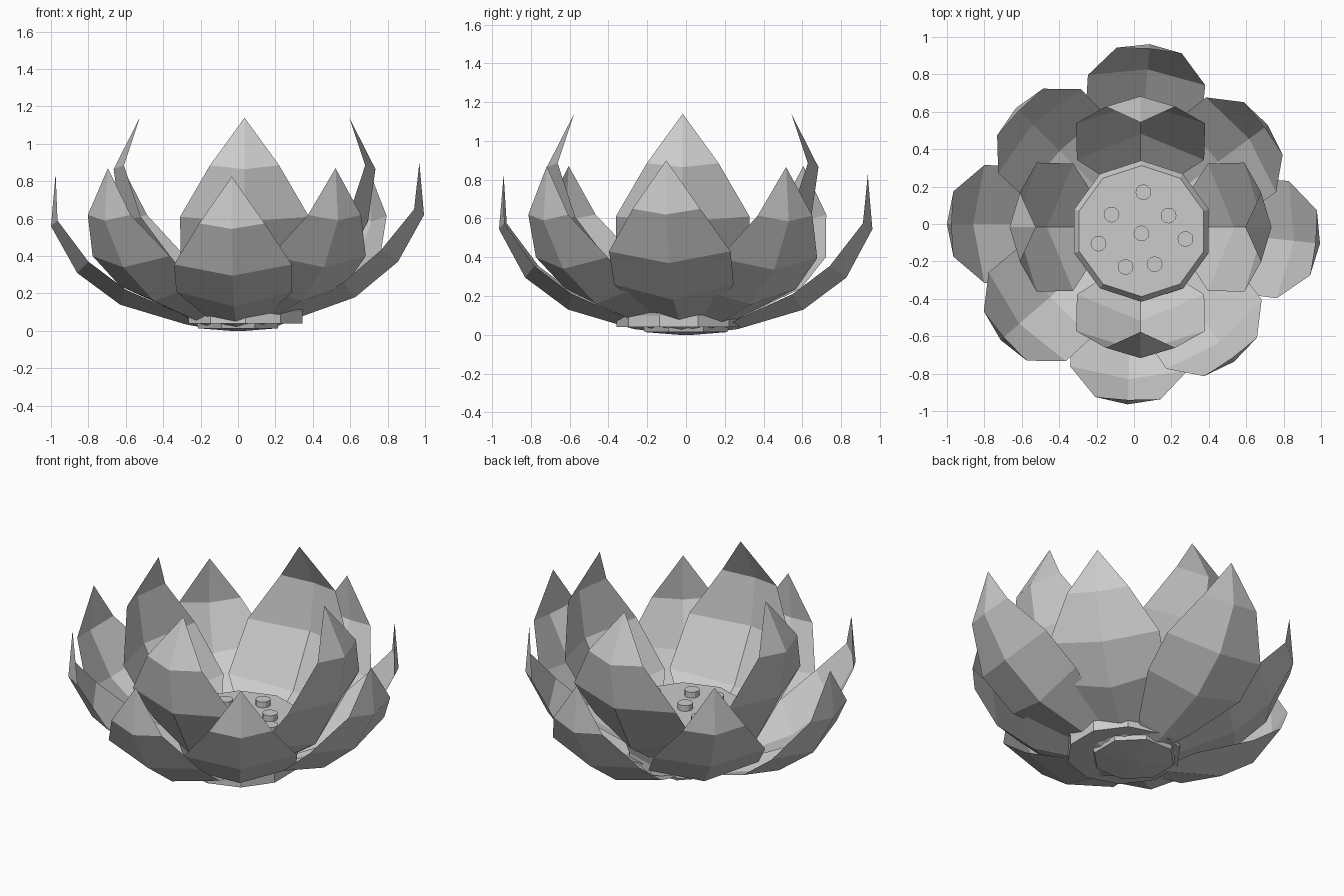
import bpy, bmesh
from math import cos, sin, pi, radians

if "Cube" in bpy.data.objects:
    bpy.data.objects.remove(bpy.data.objects["Cube"])

CX, CY = 0.04, -0.03  # centre of the inner whorl and pod


def make_object(name, bm):
    bmesh.ops.recalc_face_normals(bm, faces=bm.faces)
    mesh = bpy.data.meshes.new(name)
    bm.to_mesh(mesh)
    bm.free()
    ob = bpy.data.objects.new(name, mesh)
    bpy.context.collection.objects.link(ob)
    return ob


def petal(name, rows, tip, angle, centre=(0, 0), reach=1.0, lift=0.0):
    """Cupped petal: rows of (half width, edge r, edge z, middle r, middle z)."""
    bm = bmesh.new()
    a = radians(angle)

    def vert(r, side, z):
        r *= reach
        return bm.verts.new((centre[0] + r * cos(a) - side * sin(a),
                             centre[1] + r * sin(a) + side * cos(a), z))

    previous = None
    for i, (w, re, ze, rm, zm) in enumerate(rows):
        up = lift * min(1, i / 3)
        row = [vert(re, -w, ze + up), vert(rm, 0, zm + up), vert(re, w, ze + up)]
        if previous:
            for k in (0, 1):
                bm.faces.new((previous[k], previous[k + 1], row[k + 1], row[k]))
        previous = row
    end = vert(tip[0], 0, tip[1] + lift)
    for k in (0, 1):
        bm.faces.new((previous[k], previous[k + 1], end))
    return make_object(name, bm)


def lathe(name, profile, sides, centre, turn=0.0):
    """Closed faceted solid from (radius, z) pairs."""
    bm = bmesh.new()
    rings = [[bm.verts.new((centre[0] + r * cos(turn + 2 * pi * k / sides),
                            centre[1] + r * sin(turn + 2 * pi * k / sides), z))
              for k in range(sides)] for r, z in profile]
    for lo, hi in zip(rings, rings[1:]):
        for k in range(sides):
            j = (k + 1) % sides
            bm.faces.new((lo[k], lo[j], hi[j], hi[k]))
    bm.faces.new(rings[0][::-1])
    bm.faces.new(rings[-1])
    return make_object(name, bm)


# Outer whorl: eight low, spreading petals (angle, reach, lift)
outer_rows = [(0.10, 0.22, 0.04, 0.20, 0.02),
              (0.17, 0.30, 0.09, 0.28, 0.035),
              (0.31, 0.60, 0.22, 0.63, 0.14),
              (0.315, 0.80, 0.37, 0.86, 0.31),
              (0.175, 0.965, 0.59, 1.00, 0.56)]
outer = [(85, 0.965, -0.015), (36.5, 0.89, 0.025), (-6, 1.0, 0.06), (-54, 0.91, 0.03),
         (268, 0.965, -0.015), (221, 0.945, 0.03), (180, 1.0, 0.0), (135.5, 0.885, 0.03)]
for i, (angle, reach, lift) in enumerate(outer):
    petal(f"outer_petal_{i + 1}", outer_rows, (0.975, 0.84), angle, (0, 0), reach, lift)

# Inner whorl: four tall petals closing towards the middle
inner_rows = [(0.17, 0.25, 0.14, 0.24, 0.10),
              (0.34, 0.36, 0.35, 0.50, 0.28),
              (0.345, 0.555, 0.61, 0.66, 0.585),
              (0.185, 0.645, 0.885, 0.70, 0.865)]
for i in range(4):
    petal(f"inner_petal_{i + 1}", inner_rows, (0.56, 1.14), 90 * i, (CX - 0.005, CY + 0.013))

# Ten-sided seed pod with bevelled rim
lathe("seed_pod", [(0.32, 0.04), (0.32, 0.10), (0.378, 0.28), (0.35, 0.32)],
      10, (CX, CY - 0.008), pi / 2)

# Shallow base where the petals meet under the pod
lathe("petal_base", [(0.04, 0.0), (0.23, 0.014), (0.24, 0.045)], 8, (0, 0), pi / 8)

# Seeds on top of the pod
seeds = [(0.05, 0.17), (-0.12, 0.05), (0.185, 0.045), (0.04, -0.05),
         (0.275, -0.08), (-0.19, -0.105), (-0.045, -0.23), (0.11, -0.215)]
for i, pos in enumerate(seeds):
    lathe(f"seed_{i + 1}", [(0.042, 0.31), (0.042, 0.355)], 12, pos)
